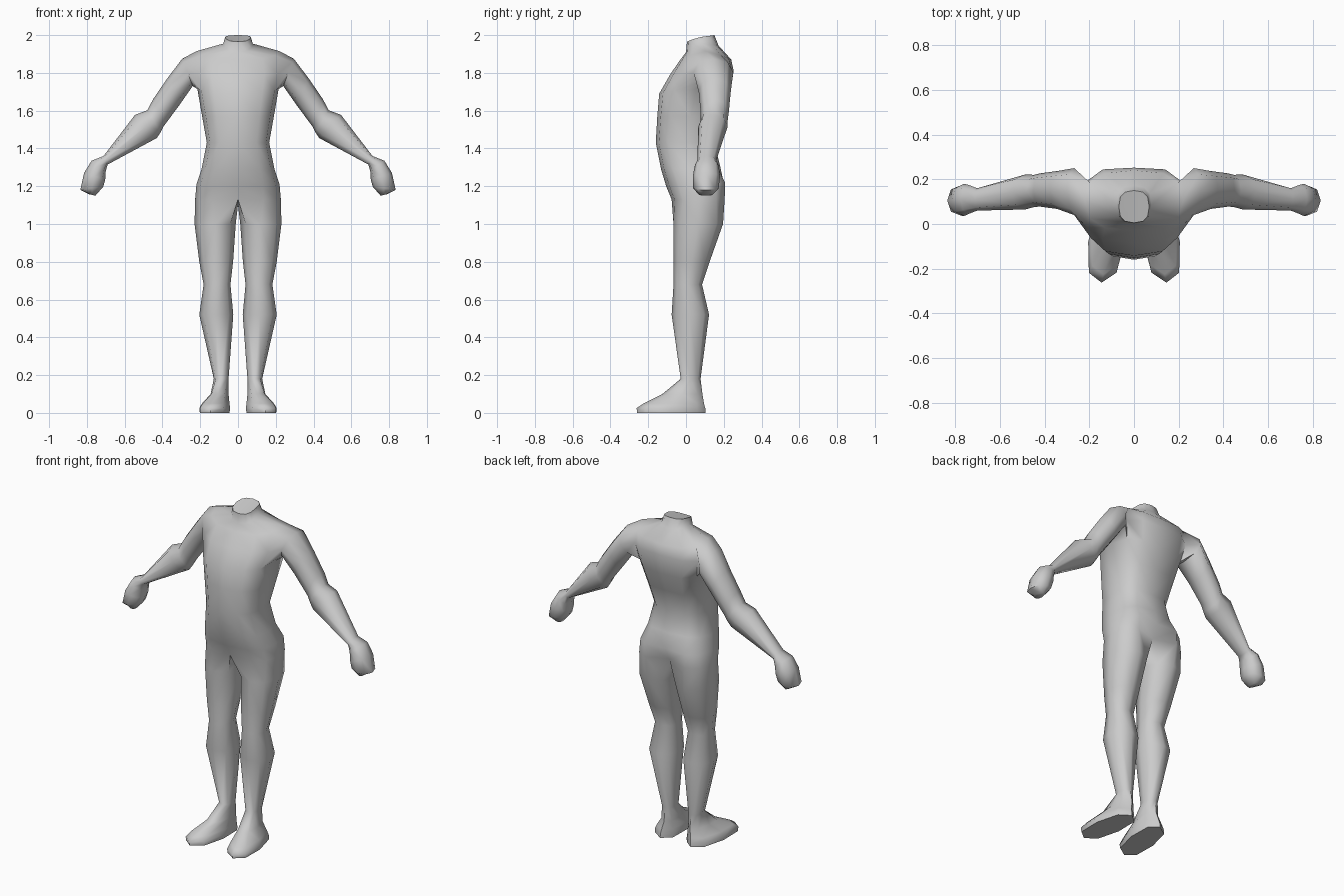
import bpy, bmesh
from math import sin, cos, radians, copysign

bm = bmesh.new()


def power(v, e):
    return 0.0 if abs(v) < 1e-6 else copysign(abs(v) ** e, v)


def torso_ring(w, yf, yb, zf, zs, zb, cleft=0.0, e=0.75):
    """Half ring from front centre round the side to back centre, 7 points."""
    ring = []
    for i in range(7):
        a = radians(-90 + 30 * i)
        s = sin(a)
        z = zs + (zf - zs) * max(0, -s) + (zb - zs) * max(0, s)
        y = (yf + yb) / 2 + (yb - yf) / 2 * power(s, e)
        if i == 6:
            y -= cleft
        ring.append(bm.verts.new((w * power(cos(a), e), y, z)))
    return ring


def leg_ring(x0, x1, y0, y1, z, skew=0.0, e=0.88):
    """Closed ring of 8 points, starting at the inner front."""
    ring = []
    for i in range(8):
        a = radians(225 + 45 * i)
        dy = (y1 - y0) / 2 * power(sin(a), e)
        x = (x0 + x1) / 2 + (x1 - x0) / 2 * power(cos(a), e) - skew * dy
        ring.append(bm.verts.new((x, (y0 + y1) / 2 + dy, z)))
    return ring


def arm_ring(tx, tz, bx, bz, yc, ry, e=0.9):
    """Closed ring of 8 points between an upper and a lower silhouette point."""
    ring = []
    for i in range(8):
        a = radians(-45 + 45 * i)
        u = power(cos(a), e) / 2
        ring.append(bm.verts.new(((tx + bx) / 2 + (tx - bx) * u,
                                  yc + ry * power(sin(a), e),
                                  (tz + bz) / 2 + (tz - bz) * u)))
    return ring


def bridge(a, b, closed=True, skip=()):
    n = len(a)
    for i in range(n if closed else n - 1):
        if i not in skip:
            j = (i + 1) % n
            bm.faces.new((a[i], a[j], b[j], b[i]))


# Torso half: neck down to crotch
torso = [torso_ring(*r) for r in (
    (0.068, 0.005, 0.150, 1.965, 1.99, 2.00),
    (0.078, 0.000, 0.172, 1.910, 1.955, 1.945),
    (0.220, -0.030, 0.240, 1.870, 1.915, 1.87),
    (0.235, -0.085, 0.262, 1.790, 1.80, 1.81, 0.01),
    (0.215, -0.142, 0.250, 1.690, 1.715, 1.69, 0.015),
    (0.190, -0.152, 0.205, 1.570, 1.57, 1.57, 0.015),
    (0.165, -0.160, 0.160, 1.430, 1.43, 1.43, 0.01),
    (0.193, -0.132, 0.180, 1.290, 1.29, 1.31),
    (0.220, -0.105, 0.224, 1.200, 1.21, 1.22, 0.025),
    (0.227, -0.076, 0.220, 1.130, 1.13, 1.14, 0.06))]
bm.faces.new(torso[0])
for k in range(len(torso) - 1):
    bridge(torso[k], torso[k + 1], closed=False, skip=(2, 3) if k in (2, 3) else ())

# Arm and fist, grown from the opening in the torso side
A, B, C = torso[2:5]
ring = [A[2], A[3], A[4], B[4], C[4], C[3], C[2], B[2]]
for spec in ((0.295, 1.875, 0.240, 1.730, 0.145, 0.105),
             (0.375, 1.770, 0.310, 1.630, 0.152, 0.085),
             (0.450, 1.660, 0.395, 1.515, 0.152, 0.074),
             (0.480, 1.602, 0.410, 1.485, 0.148, 0.072),
             (0.545, 1.578, 0.430, 1.455, 0.143, 0.078),
             (0.712, 1.360, 0.690, 1.315, 0.110, 0.050),
             (0.775, 1.335, 0.700, 1.280, 0.110, 0.064),
             (0.815, 1.270, 0.703, 1.235, 0.108, 0.072),
             (0.835, 1.180, 0.713, 1.198, 0.105, 0.068),
             (0.790, 1.158, 0.755, 1.150, 0.105, 0.035)):
    nxt = arm_ring(*spec)
    bridge(ring, nxt)
    ring = nxt
bm.faces.new(ring)
bm.verts.remove(B[3])

# Leg and foot, grown from the hip ring closed by a crotch point
ring = torso[-1] + [bm.verts.new((0, 0.06, 1.10))]
for spec in ((0.012, 0.230, -0.066, 0.196, 1.00),
             (0.026, 0.205, -0.066, 0.125, 0.80),
             (0.040, 0.182, -0.066, 0.085, 0.68),
             (0.025, 0.205, -0.076, 0.122, 0.52),
             (0.050, 0.128, -0.028, 0.077, 0.18),
             (0.050, 0.145, -0.125, 0.087, 0.10, 0.10),
             (0.045, 0.190, -0.225, 0.095, 0.05, 0.12, 0.8),
             (0.042, 0.205, -0.262, 0.102, 0.025, 0.12, 0.8),
             (0.045, 0.202, -0.258, 0.104, 0.00, 0.12, 0.8)):
    nxt = leg_ring(*spec)
    bridge(ring, nxt)
    ring = nxt
bm.faces.new(ring)

# Mirrored body
bmesh.ops.recalc_face_normals(bm, faces=bm.faces[:])
mesh = bpy.data.meshes.new("body")
bm.to_mesh(mesh)
bm.free()
body = bpy.data.objects.new("body", mesh)
bpy.context.collection.objects.link(body)
bpy.context.view_layer.objects.active = body
body.select_set(True)
mirror = body.modifiers.new("mirror", 'MIRROR')
mirror.use_clip = True
bpy.ops.object.modifier_apply(modifier=mirror.name)
bpy.ops.object.shade_smooth_by_angle(angle=radians(65))
